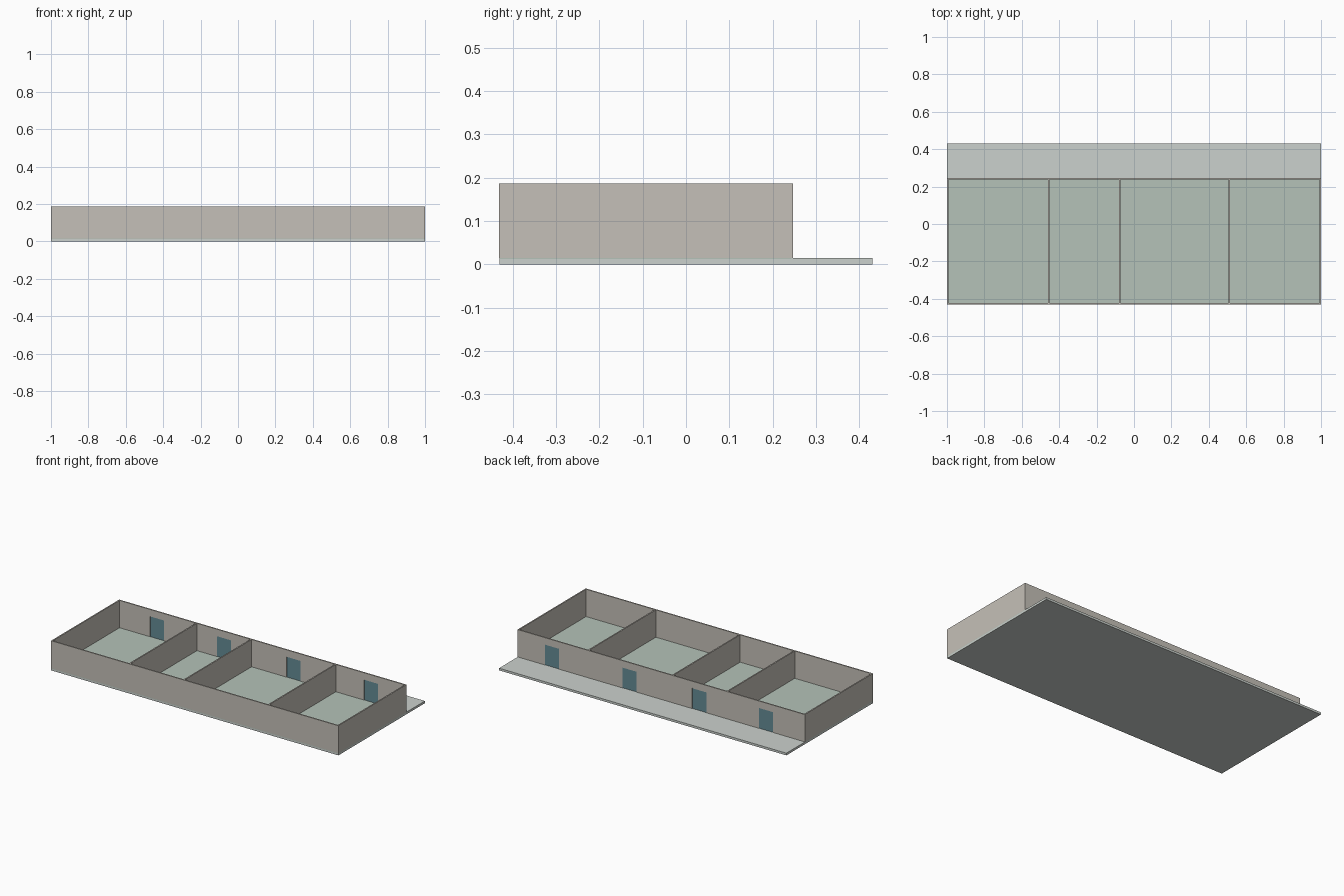
import bpy, bmesh
from mathutils import Vector

if "Cube" in bpy.data.objects:
    bpy.data.objects.remove(bpy.data.objects["Cube"])


def material(name, rgb):
    m = bpy.data.materials.new(name)
    m.diffuse_color = (*rgb, 1)
    m.use_nodes = True
    m.node_tree.nodes["Principled BSDF"].inputs["Base Color"].default_value = m.diffuse_color
    return m


WALL = material("plaster", (0.56, 0.53, 0.48))
FLOOR = material("green_floor", (0.46, 0.54, 0.48))
PAVING = material("pale_paving", (0.60, 0.64, 0.61))
DOOR = material("teal_door", (0.13, 0.26, 0.30))

T = 0.008                      # wall thickness
Z0, Z1 = 0.015, 0.187          # wall bottom and top
FRONT, BACK = -0.427, 0.243    # wall centre lines
DOORS = [-0.73, -0.265, 0.22, 0.76]
DW, DH = 0.098, 0.143          # door width, door top height


def finish(name, bm, mat):
    bmesh.ops.recalc_face_normals(bm, faces=bm.faces)
    me = bpy.data.meshes.new(name)
    bm.to_mesh(me)
    bm.free()
    me.materials.append(mat)
    ob = bpy.data.objects.new(name, me)
    bpy.context.collection.objects.link(ob)
    return ob


def box(name, lo, hi, mat):
    bm = bmesh.new()
    bmesh.ops.create_cube(bm, size=1)
    lo, hi = Vector(lo), Vector(hi)
    bmesh.ops.scale(bm, vec=hi - lo, verts=bm.verts)
    bmesh.ops.translate(bm, vec=(lo + hi) / 2, verts=bm.verts)
    return finish(name, bm, mat)


# base slab with the room floor and the open walkway behind
box("base_slab", (-1, -0.43, 0), (1, 0.43, 0.012), PAVING)
box("walkway", (-1, BACK, 0.012), (1, 0.43, 0.014), PAVING)
box("room_floor", (-1, -0.43, 0.012), (1, BACK, Z0), FLOOR)

# front wall, side walls and room partitions
box("front_wall", (-1, FRONT - T / 2, Z0), (1, FRONT + T / 2, Z1), WALL)
for name, x in [("left_wall", -0.996), ("partition_1", -0.457),
                ("partition_2", -0.077), ("partition_3", 0.51),
                ("right_wall", 0.996)]:
    box(name, (x - T / 2, FRONT + T / 2, Z0), (x + T / 2, BACK - T / 2, Z1), WALL)

# back wall: one outline with door notches, extruded to thickness
outline = [(-1, Z1), (-1, Z0)]
for c in DOORS:
    a, b = c - DW / 2, c + DW / 2
    outline += [(a, Z0), (a, DH), (b, DH), (b, Z0)]
outline += [(1, Z0), (1, Z1)]
bm = bmesh.new()
face = bm.faces.new([bm.verts.new((x, BACK - T / 2, z)) for x, z in outline])
ext = bmesh.ops.extrude_face_region(bm, geom=[face], use_keep_orig=True)
bmesh.ops.translate(bm, vec=(0, T, 0),
                    verts=[v for v in ext["geom"] if isinstance(v, bmesh.types.BMVert)])
finish("back_wall", bm, WALL)

# recessed door panels
for i, c in enumerate(DOORS):
    box(f"door_{i + 1}", (c - DW / 2, BACK - 0.002, Z0),
        (c + DW / 2, BACK + 0.002, DH), DOOR)
